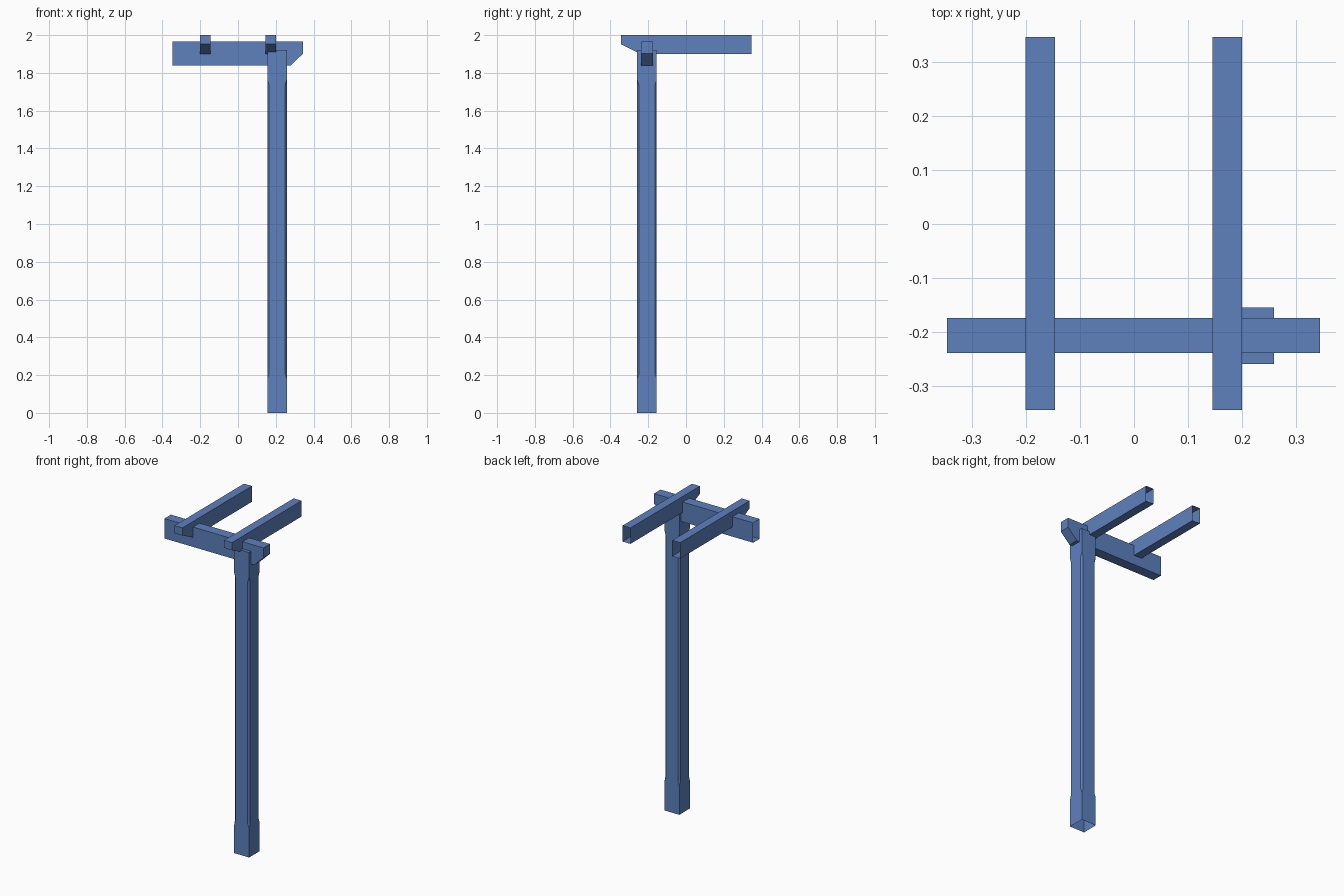
import bpy
import bmesh
from mathutils import Vector

cube = bpy.data.objects.get("Cube")
if cube:
    bpy.data.objects.remove(cube, do_unlink=True)

# Single paint colour
blue = bpy.data.materials.new("timber_blue")
blue.use_nodes = True
color = (0.11, 0.22, 0.51, 1.0)
blue.diffuse_color = color
bsdf = next(n for n in blue.node_tree.nodes if n.type == 'BSDF_PRINCIPLED')
bsdf.inputs["Base Color"].default_value = color


def finish(name, bm, open_dir):
    """Clean up, leave the end facing open_dir uncapped, add to scene."""
    bmesh.ops.remove_doubles(bm, verts=bm.verts, dist=0.0001)
    bmesh.ops.recalc_face_normals(bm, faces=bm.faces)
    bm.normal_update()
    ends = [f for f in bm.faces if f.normal.dot(Vector(open_dir)) > 0.99]
    low = max((f.calc_center_median().dot(Vector(open_dir)) for f in ends))
    ends = [f for f in ends if f.calc_center_median().dot(Vector(open_dir)) > low - 0.001]
    bmesh.ops.delete(bm, geom=ends, context='FACES_ONLY')
    mesh = bpy.data.meshes.new(name)
    bm.to_mesh(mesh)
    bm.free()
    mesh.materials.append(blue)
    obj = bpy.data.objects.new(name, mesh)
    bpy.context.collection.objects.link(obj)
    return obj


def prism(name, points, depth, open_dir):
    """Closed outline pushed along the depth vector."""
    bm = bmesh.new()
    face = bm.faces.new([bm.verts.new(p) for p in points])
    result = bmesh.ops.extrude_face_region(bm, geom=[face], use_keep_orig=True)
    moved = [g for g in result["geom"] if isinstance(g, bmesh.types.BMVert)]
    bmesh.ops.translate(bm, verts=moved, vec=depth)
    return finish(name, bm, open_dir)


# Post: square at both ends, with stopped chamfers along the shaft
PX, PY, HALF, CUT = 0.207, -0.207, 0.052, 0.01
bm = bmesh.new()
rings = []
for z, c in ((0, 0), (0.18, 0), (0.21, CUT), (1.735, CUT), (1.765, 0), (1.92, 0)):
    h, k = HALF, HALF - c
    octagon = [(h, -k), (h, k), (k, h), (-k, h), (-h, k), (-h, -k), (-k, -h), (k, -h)]
    rings.append([bm.verts.new((PX + x, PY + y, z)) for x, y in octagon])
for a, b in zip(rings, rings[1:]):
    for i in range(8):
        j = (i + 1) % 8
        bm.faces.new((a[i], a[j], b[j], b[i]))
bm.faces.new(rings[0])
bm.faces.new(rings[-1])
finish("post", bm, (0, 0, -1))

# Cross beam with one clipped lower corner
beam = [(-0.346, 1.84), (0.28, 1.84), (0.345, 1.903), (0.345, 1.965), (-0.346, 1.965)]
prism("cross_beam", [(x, -0.239, z) for x, z in beam], (0, 0.065, 0), (-1, 0, 0))

# Two rafters with tapered front noses
rafter = [(0.346, 1.90), (-0.24, 1.90), (-0.345, 1.952), (-0.345, 2.0), (0.346, 2.0)]
for side, x in (("right", -0.201), ("left", 0.145)):
    prism(side + "_rafter", [(x, y, z) for y, z in rafter], (0.055, 0, 0), (0, 1, 0))
